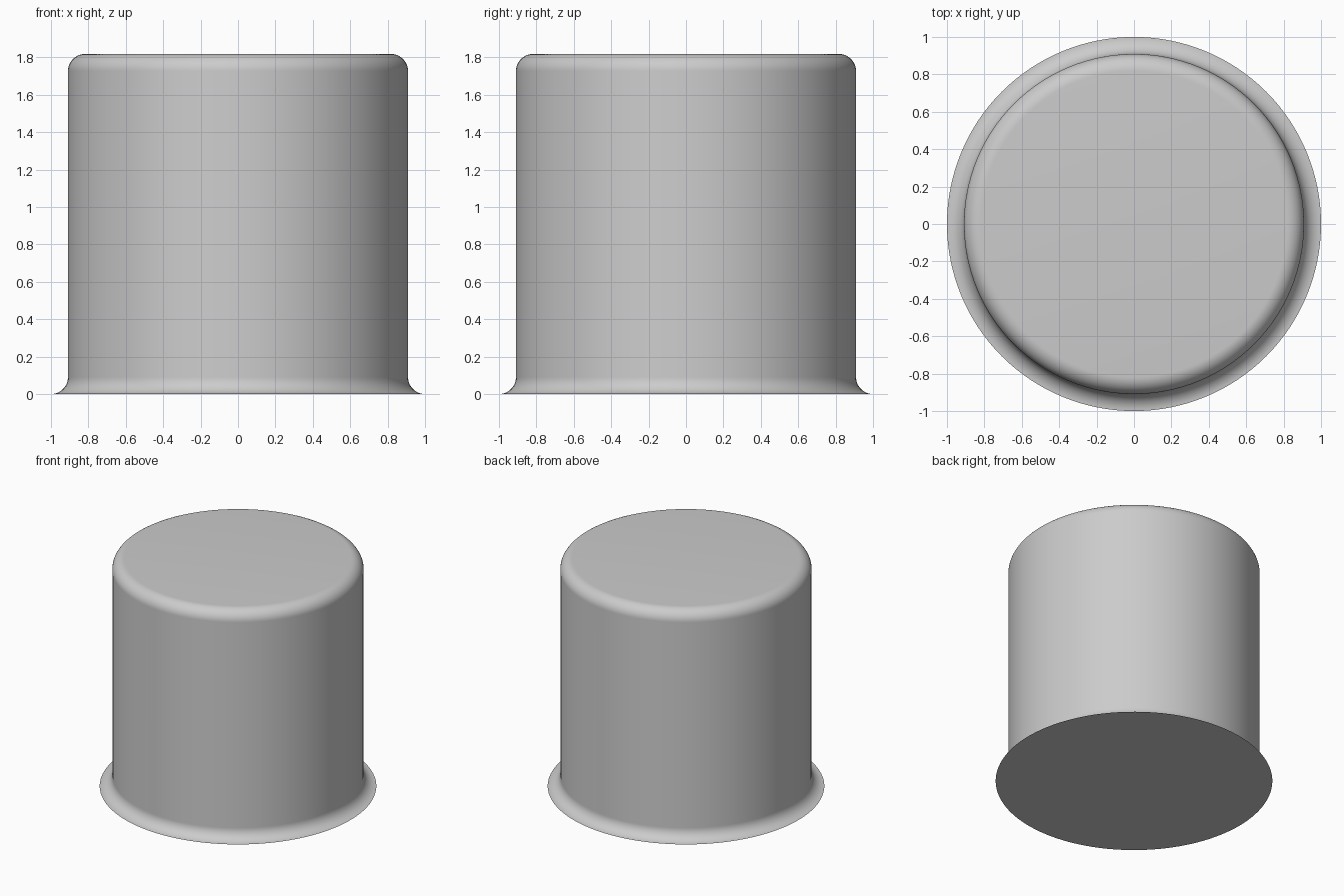
import bpy
import bmesh
from math import cos, sin, pi, radians

if "Cube" in bpy.data.objects:
    bpy.data.objects.remove(bpy.data.objects["Cube"])

SEGMENTS = 128
ARC_STEPS = 12
RADIUS = 0.909
FILLET = 0.091
HEIGHT = 1.818


def arc(cx, cz, start, end):
    """Points of a fillet arc in the profile plane (radius, height)."""
    angles = [radians(start + (end - start) * i / ARC_STEPS) for i in range(ARC_STEPS + 1)]
    return [(cx + FILLET * cos(a), cz + FILLET * sin(a)) for a in angles]


# Flared foot, straight wall, rounded top edge
profile = arc(RADIUS + FILLET, FILLET, 270, 180)
profile += arc(RADIUS - FILLET, HEIGHT - FILLET, 0, 90)

# Revolve the profile into rings and close both ends
bm = bmesh.new()
rings = []
for r, z in profile:
    rings.append([bm.verts.new((r * cos(2 * pi * i / SEGMENTS), r * sin(2 * pi * i / SEGMENTS), z))
                  for i in range(SEGMENTS)])
for low, high in zip(rings, rings[1:]):
    for i in range(SEGMENTS):
        j = (i + 1) % SEGMENTS
        bm.faces.new((low[i], low[j], high[j], high[i]))
bm.faces.new(rings[-1])
bm.faces.new(rings[0][::-1])

mesh = bpy.data.meshes.new("flared_cylinder")
bm.to_mesh(mesh)
bm.free()
body = bpy.data.objects.new("flared_cylinder", mesh)
bpy.context.collection.objects.link(body)

# Plain grey material
grey = bpy.data.materials.new("light grey")
grey.use_nodes = True
colour = (0.6, 0.6, 0.6, 1)
grey.diffuse_color = colour
grey.node_tree.nodes["Principled BSDF"].inputs["Base Color"].default_value = colour
mesh.materials.append(grey)

# Smooth sides with a crisp bottom rim
bpy.ops.object.select_all(action="DESELECT")
body.select_set(True)
bpy.context.view_layer.objects.active = body
bpy.ops.object.shade_smooth_by_angle(angle=radians(30))
